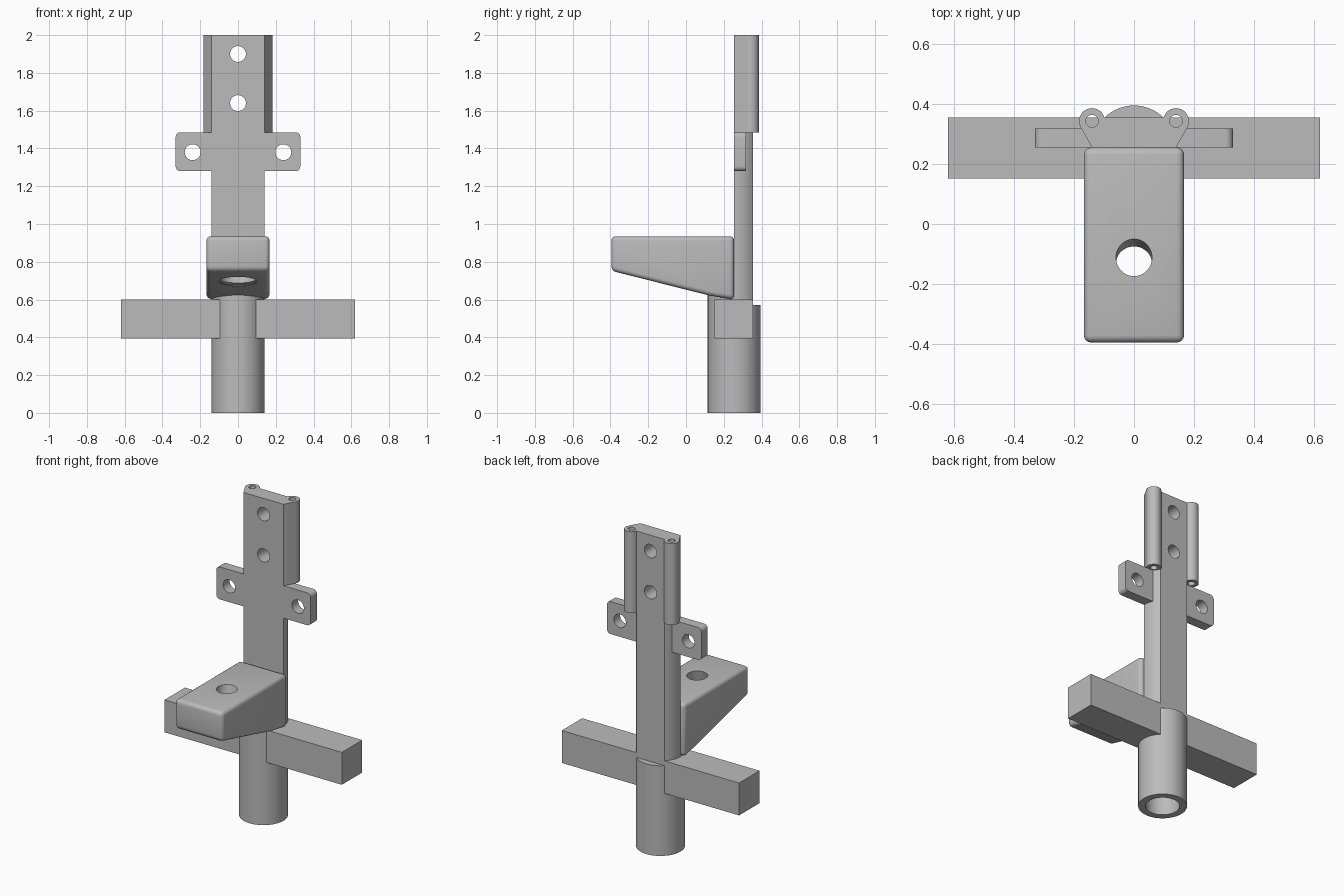
import bpy, bmesh, math
from mathutils import Vector, Matrix

cube = bpy.data.objects.get("Cube")
if cube:
    bpy.data.objects.remove(cube, do_unlink=True)

grey = bpy.data.materials.new("plain grey")
grey.use_nodes = True
colour = (0.5, 0.5, 0.5, 1)
grey.diffuse_color = colour
grey.node_tree.nodes["Principled BSDF"].inputs["Base Color"].default_value = colour

CY = 0.255       # depth of the socket axis and of the upright's front face
R = 0.14         # socket outer radius
BACK = 0.355     # flat back of upright and crossbar


def make(name, bm):
    bmesh.ops.recalc_face_normals(bm, faces=bm.faces[:])
    mesh = bpy.data.meshes.new(name)
    bm.to_mesh(mesh)
    bm.free()
    mesh.materials.append(grey)
    obj = bpy.data.objects.new(name, mesh)
    bpy.context.collection.objects.link(obj)
    return obj


def prism(name, points, axis, lo, hi):
    """Extrude a 2D outline along the x, y or z axis."""
    place = {"x": lambda a, b, t: (t, a, b),
             "y": lambda a, b, t: (a, t, b),
             "z": lambda a, b, t: (a, b, t)}[axis]
    bm = bmesh.new()
    low = [bm.verts.new(place(a, b, lo)) for a, b in points]
    high = [bm.verts.new(place(a, b, hi)) for a, b in points]
    bm.faces.new(low)
    bm.faces.new(high)
    n = len(points)
    for i in range(n):
        j = (i + 1) % n
        bm.faces.new((low[i], low[j], high[j], high[i]))
    return make(name, bm)


def rod(name, start, end, r1, r2=None, sides=48):
    """Cylinder or cone between two points."""
    a, b = Vector(start), Vector(end)
    bm = bmesh.new()
    turn = (b - a).to_track_quat("Z", "Y").to_matrix().to_4x4()
    bmesh.ops.create_cone(bm, cap_ends=True, segments=sides, radius1=r1,
                          radius2=r1 if r2 is None else r2, depth=(b - a).length,
                          matrix=Matrix.Translation((a + b) / 2) @ turn)
    return make(name, bm)


def arc(cx, cy, r, start, end, steps=16):
    angles = [math.radians(start + (end - start) * i / steps) for i in range(steps + 1)]
    return [(cx + r * math.cos(t), cy + r * math.sin(t)) for t in angles]


def rectangle(x0, y0, x1, y1):
    return [(x0, y0), (x1, y0), (x1, y1), (x0, y1)]


def finish(obj, cutters=(), bevel=0):
    """Bevel, cut holes, apply everything and shade."""
    if bevel:
        mod = obj.modifiers.new("round", "BEVEL")
        mod.width, mod.segments = bevel, 4
        mod.limit_method, mod.angle_limit = "ANGLE", math.radians(30)
    for cutter in cutters:
        cutter.hide_render = True
        mod = obj.modifiers.new("cut", "BOOLEAN")
        mod.operation, mod.solver, mod.object = "DIFFERENCE", "EXACT", cutter
    bpy.context.view_layer.update()
    graph = bpy.context.evaluated_depsgraph_get()
    mesh = bpy.data.meshes.new_from_object(obj.evaluated_get(graph))
    obj.modifiers.clear()
    obj.data = mesh
    for cutter in cutters:
        bpy.data.objects.remove(cutter, do_unlink=True)
    bpy.ops.object.select_all(action="DESELECT")
    obj.select_set(True)
    bpy.context.view_layer.objects.active = obj
    bpy.ops.object.shade_smooth_by_angle(angle=math.radians(30))


def bore():
    return rod("bore", (0, CY, -0.1), (0, CY, 0.5), 0.098)


# Hollow socket with a half-round collar rising to the arm
finish(rod("socket", (0, CY, 0), (0, CY, 0.57), R, sides=64), [bore()])
finish(prism("socket_collar", arc(0, CY, R, 180, 360), "z", 0.52, 0.635))

# Crossbar, opened for the socket bore
finish(prism("crossbar", rectangle(-0.62, 0.152, 0.62, BACK), "z", 0.395, 0.6), [bore()])

# Upright: half-round front-flat post with its back trimmed flat
trim = math.degrees(math.asin((BACK - CY) / R))
post = arc(0, CY, R, 0, trim, 8) + arc(0, CY, R, 180 - trim, 180, 8)
finish(prism("upright", post, "z", 0.52, 2),
       [rod("hole", (0, 0, z), (0, 0.6, z), 0.042) for z in (1.64, 1.9)])

# Tube rails on both rear edges of the upright's upper part
for side, label in ((1, "left"), (-1, "right")):
    cx, cy, r = 0.14, 0.343, 0.043
    outline = [(0.08, CY), (R, CY)] + arc(cx, cy, r, -28, 163, 24) + [(0.08, BACK)]
    rail = prism(label + "_rail", [(side * x, y) for x, y in outline], "z", 1.485, 2)
    finish(rail, [rod("hole", (side * cx, cy, 1.4), (side * cx, cy, 2.1), 0.021, sides=24)])

# Mounting tabs with rounded outer corners
for side, label in ((1, "left"), (-1, "right")):
    c = 0.025
    outline = ([(0.1, 1.28)] + arc(0.33 - c, 1.28 + c, c, -90, 0, 6)
               + arc(0.33 - c, 1.485 - c, c, 0, 90, 6) + [(0.1, 1.485)])
    tab = prism(label + "_tab", [(side * x, z) for x, z in outline], "y", CY, 0.318)
    finish(tab, [rod("hole", (side * 0.24, 0, 1.38), (side * 0.24, 0.6, 1.38), 0.042)])

# Wedge arm with a stepped hole square to its sloping underside
profile = [(-0.395, 0.935), (-0.395, 0.752), (0.13, 0.62), (0.255, 0.6), (0.255, 0.935)]
arm = prism("arm", profile, "x", -0.167, 0.167)
slope = Vector((0, 0.525, -0.132)).normalized()
down = Vector((0, slope.z, -slope.y))
top = Vector((0, -0.112, 0.935))
under = top + down * 0.236
finish(arm, [rod("hole", top - down * 0.1, under + down * 0.1, 0.06),
             rod("counterbore", under - down * 0.15, under + down * 0.05, 0.1),
             rod("chamfer", under - down * 0.006, under + down * 0.006, 0.1, 0.14)],
       bevel=0.024)
